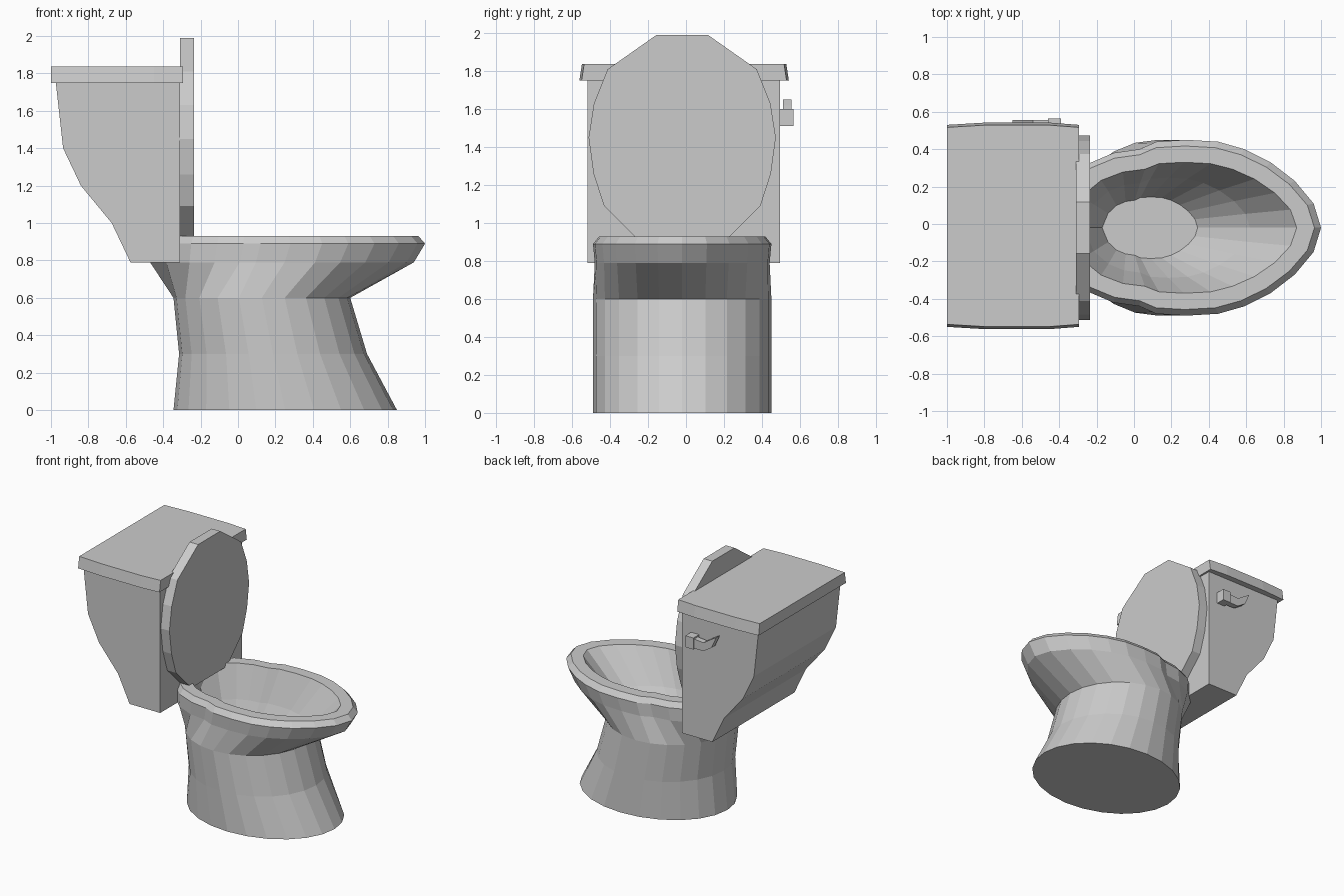
import bpy
import bmesh
from math import cos, sin, pi

cube = bpy.data.objects.get("Cube")
if cube:
    bpy.data.objects.remove(cube)

ceramic = bpy.data.materials.new("light grey ceramic")
ceramic.use_nodes = True
COLOUR = (0.6, 0.6, 0.6, 1)
ceramic.diffuse_color = COLOUR
ceramic.node_tree.nodes["Principled BSDF"].inputs["Base Color"].default_value = COLOUR

MID_Y = -0.02


def loft(name, rings):
    """Skin a stack of equal-length point rings and cap both ends."""
    bm = bmesh.new()
    loops = [[bm.verts.new(p) for p in ring] for ring in rings]
    for a, b in zip(loops, loops[1:]):
        for i in range(len(a)):
            j = (i + 1) % len(a)
            bm.faces.new((a[i], a[j], b[j], b[i]))
    bm.faces.new(loops[0][::-1])
    bm.faces.new(loops[-1])
    bmesh.ops.recalc_face_normals(bm, faces=bm.faces)
    mesh = bpy.data.meshes.new(name)
    bm.to_mesh(mesh)
    bm.free()
    mesh.materials.append(ceramic)
    obj = bpy.data.objects.new(name, mesh)
    bpy.context.collection.objects.link(obj)
    return obj


def mirrored(half):
    """Close a half outline (x, half width) about the centre line."""
    return half + [(x, -w) for x, w in half[-2:0:-1]]


# Egg-shaped outline of the rim, from the front tip to the back
RIM = mirrored([(1, 0), (0.96, 0.13), (0.86, 0.25), (0.73, 0.35), (0.59, 0.42),
                (0.45, 0.46), (0.28, 0.47), (0.12, 0.46), (0.03, 0.42),
                (-0.11, 0.4), (-0.25, 0.34), (-0.38, 0.22), (-0.47, 0)])
COUNT = len(RIM)


def egg(back, front, width, z):
    scale = (front - back) / 1.47
    return [(back + (x + 0.47) * scale, MID_Y + w * width, z) for x, w in RIM]


def oval(back, front, z):
    mid, radius = (back + front) / 2, (front - back) / 2
    turns = [2 * pi * i / COUNT for i in range(COUNT)]
    return [(mid + radius * cos(t), MID_Y + 0.47 * sin(t), z) for t in turns]


# Bowl and pedestal: up the outside, over the rim, down to the basin floor
loft("bowl_and_pedestal", [
    oval(-0.345, 0.85, 0),
    oval(-0.315, 0.69, 0.3),
    oval(-0.345, 0.6, 0.6),
    egg(-0.47, 0.94, 0.98, 0.79),
    egg(-0.47, 1, 1, 0.89),
    egg(-0.45, 0.965, 0.93, 0.93),
    egg(-0.36, 0.87, 0.745, 0.93),
    egg(-0.27, 0.62, 0.57, 0.68),
    egg(-0.17, 0.34, 0.35, 0.45),
])


def slab_y(name, profile, y0, y1):
    return loft(name, [[(x, y, z) for x, z in profile] for y in (y0, y1)])


# Tank with a sloping back
slab_y("tank", [(-0.575, 0.79), (-0.31, 0.79), (-0.31, 1.76), (-0.975, 1.76),
                (-0.935, 1.4), (-0.84, 1.2), (-0.675, 1)], -0.52, 0.495)

# Tank lid with gently bowed ends and tapered sides
LID = mirrored([(-0.295, 0), (-0.295, 0.54), (-0.45, 0.552), (-0.8, 0.552),
                (-1, 0.54), (-1, 0)])
loft("tank_lid", [[(x, w * s - 0.01, z) for x, w in LID]
                  for s, z in ((1, 1.75), (0.975, 1.838))])

# Raised seat cover, faceted oval standing against the tank
COVER = mirrored([(1.99, 0), (1.99, 0.137), (1.81, 0.393), (1.63, 0.465),
                  (1.45, 0.493), (1.26, 0.467), (1.09, 0.412), (0.9, 0.22),
                  (0.9, 0)])
loft("seat_cover", [[(x, MID_Y + w, z) for z, w in COVER]
                    for x in (-0.31, -0.235)])

# Flush handle: mounting block and curved lever
slab_y("handle_mount", [(-0.39, 1.51), (-0.39, 1.6), (-0.46, 1.6),
                        (-0.46, 1.51)], 0.48, 0.565)
slab_y("handle_lever", [(-0.44, 1.59), (-0.44, 1.515), (-0.54, 1.515),
                        (-0.61, 1.56), (-0.65, 1.65), (-0.6, 1.62),
                        (-0.54, 1.58)], 0.51, 0.555)
